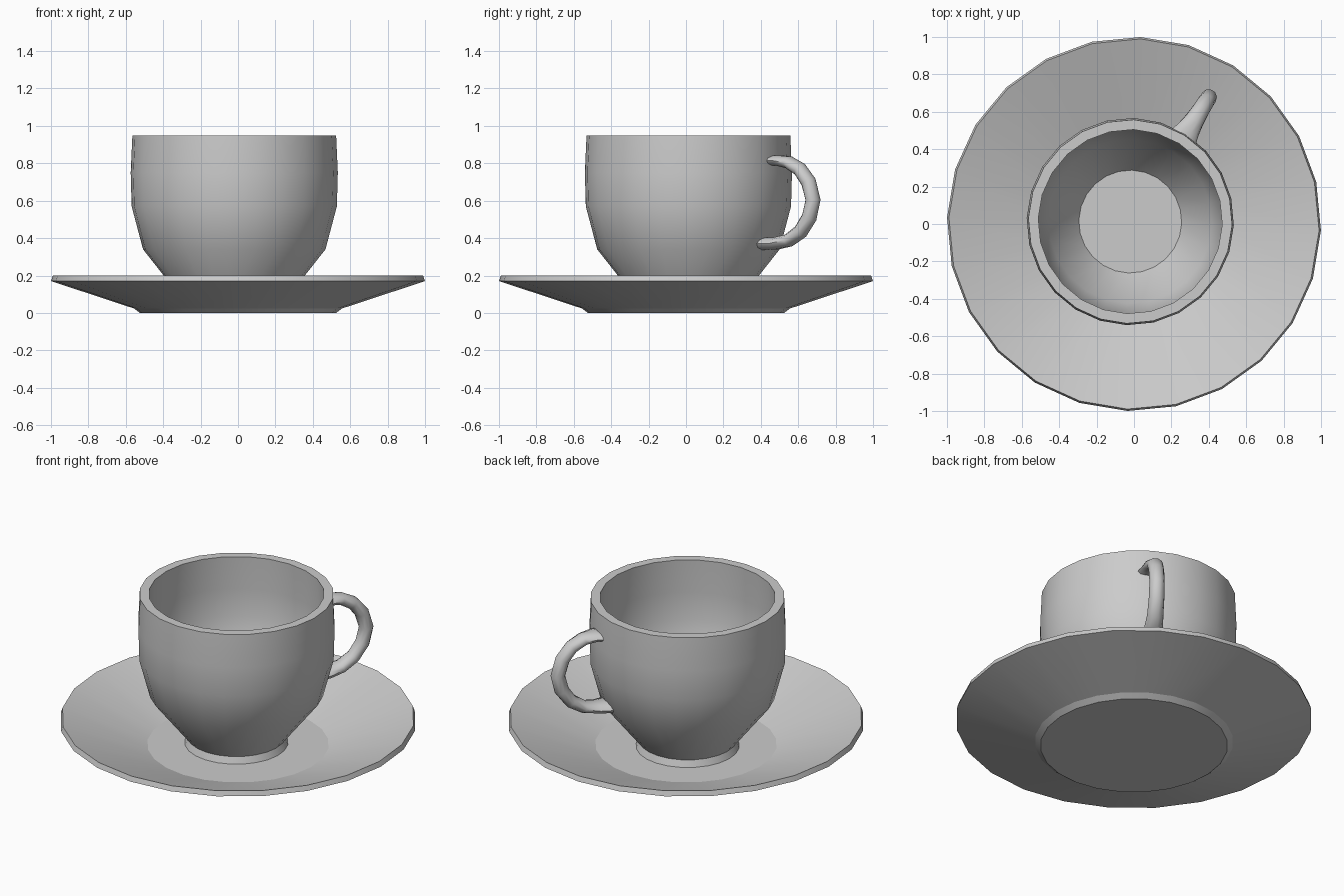
import bpy, bmesh
from math import radians, cos, sin, pi
from mathutils import Vector

if "Cube" in bpy.data.objects:
    bpy.data.objects.remove(bpy.data.objects["Cube"])

SIDES = 24
TURN = radians(-2)
CUP = Vector((-0.02, 0.013, 0))
HANDLE_ANGLE = radians(57.7)


def skin(name, rings, caps, angle):
    """Join rings of points with quads, cap both ends, shade smooth by angle."""
    bm = bmesh.new()
    loops = [[bm.verts.new(p) for p in ring] for ring in rings]
    n = len(loops[0])
    for a, b in zip(loops, loops[1:]):
        for i in range(n):
            j = (i + 1) % n
            bm.faces.new((a[i], a[j], b[j], b[i]))
    if caps:
        bm.faces.new(loops[0])
        bm.faces.new(loops[-1])
    bmesh.ops.recalc_face_normals(bm, faces=bm.faces)
    mesh = bpy.data.meshes.new(name)
    bm.to_mesh(mesh)
    bm.free()
    ob = bpy.data.objects.new(name, mesh)
    bpy.context.collection.objects.link(ob)
    bpy.ops.object.select_all(action='DESELECT')
    ob.select_set(True)
    bpy.context.view_layer.objects.active = ob
    bpy.ops.object.shade_smooth_by_angle(angle=radians(angle))
    return ob


def lathe(name, profile, centre, angle):
    """Turn an (r, z) profile around a vertical axis."""
    rings = [[centre + Vector((r * cos(TURN + 2 * pi * i / SIDES),
                               r * sin(TURN + 2 * pi * i / SIDES), z))
              for i in range(SIDES)] for r, z in profile]
    return skin(name, rings, True, angle)


# Saucer: foot, sloping underside, rim, upper slope, flat well
lathe("saucer", [(0.525, 0), (0.557, 0.024), (1.0, 0.17), (0.99, 0.2),
                 (0.51, 0.03)], Vector(), 17)

# Cup: foot, outer wall, rim, inner wall, floor
lathe("cup", [(0.29, 0.03), (0.275, 0.07), (0.488, 0.34), (0.549, 0.57),
              (0.554, 0.75), (0.545, 0.95), (0.492, 0.95), (0.497, 0.75),
              (0.493, 0.58), (0.438, 0.365), (0.275, 0.15)], CUP, 30)

# Handle: path of (distance from cup axis, z, sideways radius, in-plane radius)
path = [(0.51, 0.812, 0.085, 0.027), (0.57, 0.815, 0.066, 0.029),
        (0.635, 0.805, 0.052, 0.034), (0.705, 0.768, 0.046, 0.038),
        (0.76, 0.7, 0.044, 0.041), (0.788, 0.605, 0.043, 0.041),
        (0.765, 0.512, 0.044, 0.041), (0.71, 0.435, 0.046, 0.039),
        (0.635, 0.388, 0.054, 0.035), (0.555, 0.372, 0.068, 0.034),
        (0.46, 0.37, 0.09, 0.036)]
out = Vector((cos(HANDLE_ANGLE), sin(HANDLE_ANGLE), 0))
up = Vector((0, 0, 1))
side = up.cross(out)
points = [CUP + out * r + up * z for r, z, _, _ in path]
rings = []
for i, p in enumerate(points):
    tangent = (points[min(i + 1, len(points) - 1)] - points[max(i - 1, 0)]).normalized()
    normal = tangent.cross(side)
    _, _, w, h = path[i]
    rings.append([p + side * (w * cos(2 * pi * k / 10)) + normal * (h * sin(2 * pi * k / 10))
                  for k in range(10)])
skin("handle", rings, True, 50)
